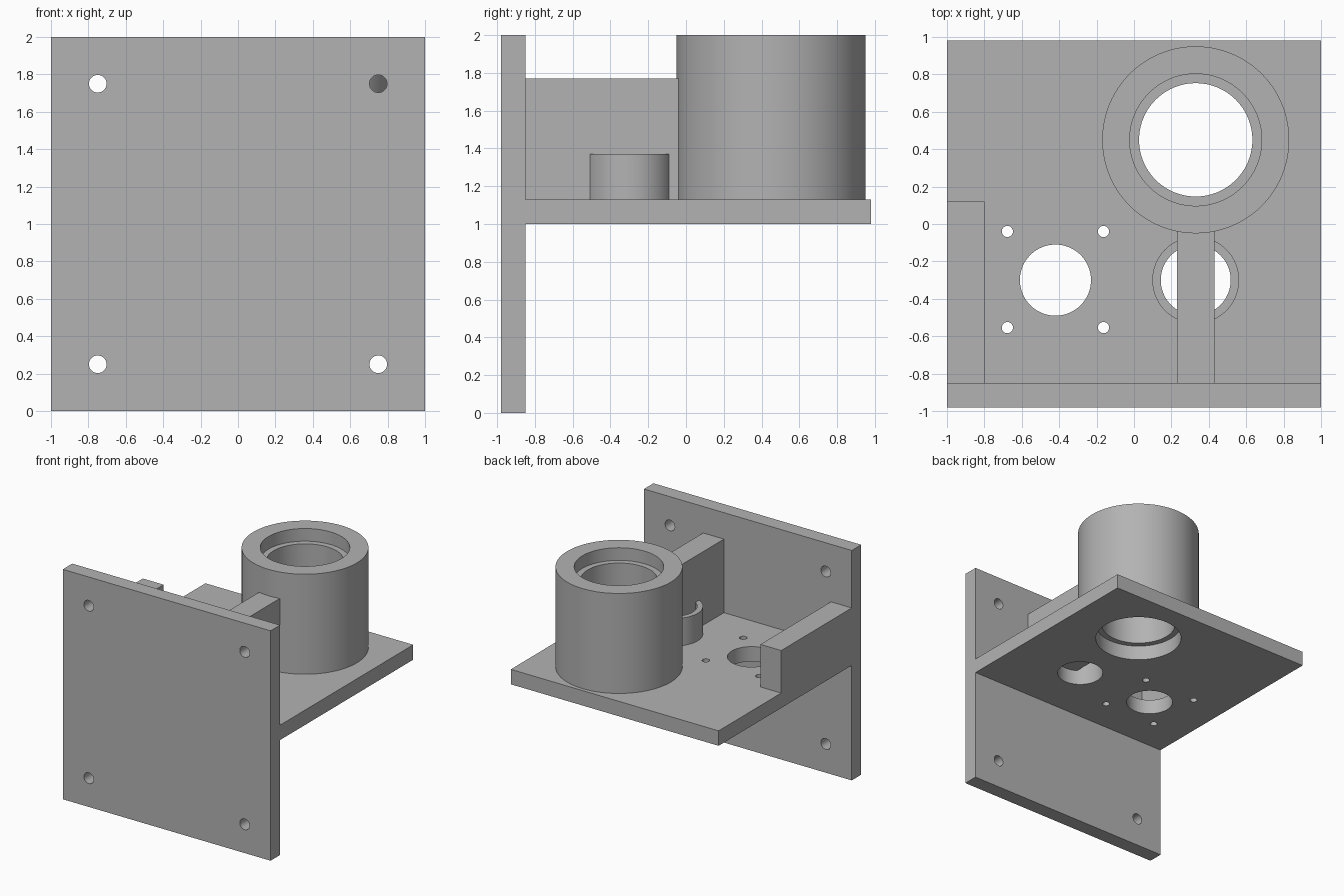
import bpy, bmesh, math

cube = bpy.data.objects.get("Cube")
if cube:
    bpy.data.objects.remove(cube, do_unlink=True)

grey = bpy.data.materials.new("plain grey")
grey.use_nodes = True
colour = (0.45, 0.45, 0.45, 1)
grey.diffuse_color = colour
grey.node_tree.nodes["Principled BSDF"].inputs["Base Color"].default_value = colour

SIDES = 96
PLATE_TOP = 1.13
WALL_BACK = -0.85


def finish(name, bm):
    bmesh.ops.recalc_face_normals(bm, faces=bm.faces)
    mesh = bpy.data.meshes.new(name)
    bm.to_mesh(mesh)
    bm.free()
    mesh.materials.append(grey)
    obj = bpy.data.objects.new(name, mesh)
    bpy.context.collection.objects.link(obj)
    return obj


def activate(obj):
    bpy.ops.object.select_all(action='DESELECT')
    obj.select_set(True)
    bpy.context.view_layer.objects.active = obj


def smooth(obj):
    activate(obj)
    bpy.ops.object.shade_smooth_by_angle(angle=math.radians(30))


def box(name, low, high):
    bm = bmesh.new()
    bmesh.ops.create_cube(bm, size=1)
    for v in bm.verts:
        v.co = [h if c > 0 else l for c, l, h in zip(v.co, low, high)]
    return finish(name, bm)


def tube(name, x, y, profile):
    """Revolve a closed (radius, height) profile about a vertical axis."""
    bm = bmesh.new()
    verts = [bm.verts.new((x + r, y, z)) for r, z in profile]
    edges = [bm.edges.new((a, b)) for a, b in zip(verts, verts[1:] + verts[:1])]
    bmesh.ops.spin(bm, geom=verts + edges, cent=(x, y, 0), axis=(0, 0, 1),
                   angle=math.tau, steps=SIDES)
    bmesh.ops.remove_doubles(bm, verts=bm.verts, dist=0.0005)
    obj = finish(name, bm)
    smooth(obj)
    return obj


def drill(obj, holes, axis):
    """Cut round through holes, each given as (centre, radius)."""
    for centre, radius in holes:
        bm = bmesh.new()
        bmesh.ops.create_cone(bm, cap_ends=True, segments=SIDES if radius > 0.1 else 32,
                              radius1=radius, radius2=radius, depth=0.5)
        cutter = finish("hole_cutter", bm)
        cutter.hide_render = True
        cutter.location = centre
        if axis == 'Y':
            cutter.rotation_euler.x = math.pi / 2
        mod = obj.modifiers.new("hole", 'BOOLEAN')
        mod.operation, mod.solver, mod.object = 'DIFFERENCE', 'EXACT', cutter
        activate(obj)
        bpy.ops.object.modifier_apply(modifier=mod.name)
        bpy.data.objects.remove(cutter, do_unlink=True)
    smooth(obj)


# Upright mounting wall with a bolt hole near each corner
wall = box("mounting_wall", (-1, -0.98, 0), (1, WALL_BACK, 2))
drill(wall, [((x, -0.915, z), 0.047) for x in (-0.75, 0.75) for z in (0.25, 1.75)], 'Y')

# Horizontal shelf with three large openings and four screw holes
shelf = box("shelf", (-1, WALL_BACK, 1), (1, 0.98, PLATE_TOP))
holes = [((0.33, 0.45, 1.07), 0.353), ((0.33, -0.30, 1.07), 0.187),
         ((-0.42, -0.30, 1.07), 0.19)]
holes += [((-0.42 + dx, -0.297 + dy, 1.07), 0.03)
          for dx in (-0.257, 0.257) for dy in (-0.257, 0.257)]
drill(shelf, holes, 'Z')

# Tall holder with a stepped bore, and the short boss beside it
tube("tall_holder", 0.33, 0.45, [(0.5, PLATE_TOP), (0.5, 2), (0.353, 2),
                                 (0.353, 1.89), (0.303, 1.89), (0.303, PLATE_TOP)])
tube("short_boss", 0.33, -0.30, [(0.232, PLATE_TOP), (0.232, 1.37),
                                 (0.187, 1.37), (0.187, PLATE_TOP)])

# Ribs joining the shelf to the wall
box("centre_rib", (0.23, WALL_BACK, PLATE_TOP), (0.43, 0.0, 1.77))
box("side_rib", (-1, WALL_BACK, PLATE_TOP), (-0.8, 0.12, 1.5))
